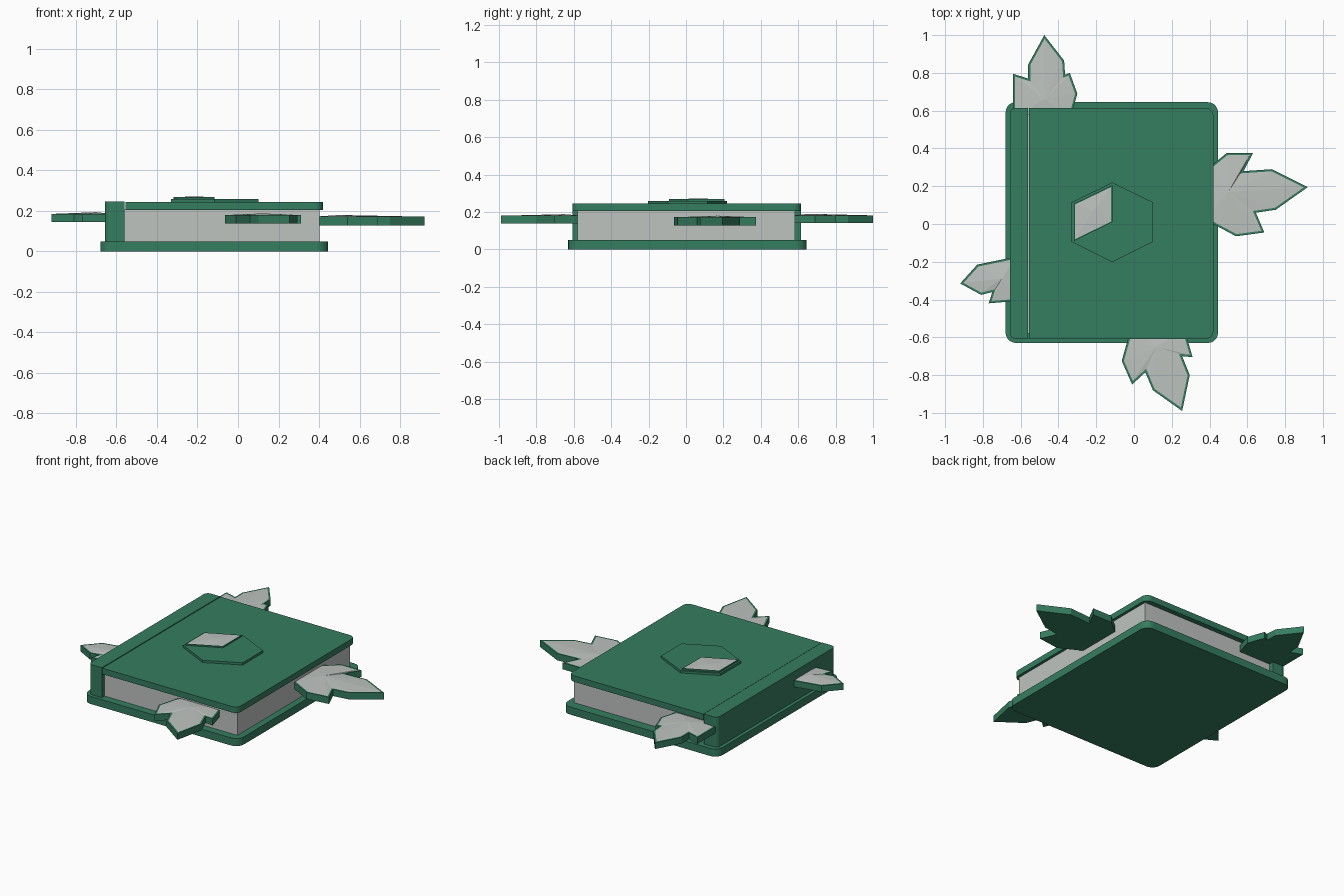
import bpy, bmesh, math
from mathutils import Vector

if "Cube" in bpy.data.objects:
    bpy.data.objects.remove(bpy.data.objects["Cube"])


def material(name, color):
    m = bpy.data.materials.new(name)
    m.diffuse_color = (*color, 1)
    m.use_nodes = True
    m.node_tree.nodes["Principled BSDF"].inputs["Base Color"].default_value = m.diffuse_color
    return m


GREEN = material("leaf green", (0.036, 0.205, 0.118))
GREY = material("pale grey", (0.52, 0.55, 0.53))


def finish(name, bm, mats):
    bmesh.ops.recalc_face_normals(bm, faces=bm.faces)
    me = bpy.data.meshes.new(name)
    bm.to_mesh(me)
    bm.free()
    for m in mats:
        me.materials.append(m)
    ob = bpy.data.objects.new(name, me)
    bpy.context.collection.objects.link(ob)
    return ob


def prism(outline, z0, z1):
    """Extrude a flat outline; returns the bmesh and its top face."""
    bm = bmesh.new()
    base = bm.faces.new([bm.verts.new((x, y, z0)) for x, y in outline])
    ext = bmesh.ops.extrude_face_region(bm, geom=[base], use_keep_orig=True)
    for v in ext["geom"]:
        if isinstance(v, bmesh.types.BMVert):
            v.co.z = z1
    bmesh.ops.recalc_face_normals(bm, faces=bm.faces)
    top = max(bm.faces, key=lambda f: f.calc_center_median().z)
    return bm, top


def rounded(x0, x1, y0, y1, r_left, r_right, steps=5):
    """Rectangle outline with separate corner radii on the left and right."""
    pts = []
    for cx, cy, r, a in ((x1, y1, r_right, 0), (x0, y1, r_left, 90),
                         (x0, y0, r_left, 180), (x1, y0, r_right, 270)):
        if r == 0:
            pts.append((cx, cy))
            continue
        ox = cx - r if cx == x1 else cx + r
        oy = cy - r if cy == y1 else cy + r
        for i in range(steps + 1):
            t = math.radians(a + 90 * i / steps)
            pts.append((ox + r * math.cos(t), oy + r * math.sin(t)))
    return pts


def slab(name, outline, z0, z1, mat):
    finish(name, prism(outline, z0, z1)[0], [mat])


def inlaid(name, outline, z0, z1, rim, hub, rise):
    """Green slab with an inset grey top, creased up to a hub point."""
    bm, top = prism(outline, z0, z1)
    bmesh.ops.inset_individual(bm, faces=[top], thickness=rim, use_even_offset=True)
    poked = bmesh.ops.poke(bm, faces=[top])
    poked["verts"][0].co = Vector((hub[0], hub[1], z1 + rise))
    for f in poked["faces"]:
        f.material_index = 1
    finish(name, bm, [GREEN, GREY])


# Book body
slab("back_cover", rounded(-0.68, 0.445, -0.63, 0.645, 0.055, 0.055), 0, 0.05, GREEN)
slab("pages", rounded(-0.57, 0.402, -0.58, 0.582, 0, 0), 0.05, 0.206, GREY)
slab("spine", rounded(-0.657, -0.56, -0.608, 0.615, 0.03, 0), 0.05, 0.246, GREEN)
slab("front_cover", rounded(-0.556, 0.42, -0.608, 0.615, 0, 0.04), 0.205, 0.244, GREEN)

# Six-sided emblem with a pale half-facet on the cover
hexagon = [(-0.115, 0.22), (-0.33, 0.115), (-0.33, -0.095),
           (-0.115, -0.202), (0.1, -0.095), (0.1, 0.115)]
slab("emblem_base", hexagon, 0.242, 0.259, GREEN)
inlaid("emblem_facet",
       [(-0.115, 0.205), (-0.318, 0.107), (-0.318, -0.09), (-0.115, 0.01)],
       0.257, 0.268, 0.006, (-0.215, 0.07), 0.004)

# Leaf bookmarks: outline, bottom height, top height, crease hub
LEAVES = {
    "right_leaf": ([(0.37, 0.27), (0.41, 0.31), (0.49, 0.375), (0.63, 0.375),
                    (0.58, 0.28), (0.73, 0.29), (0.92, 0.195), (0.75, 0.075),
                    (0.645, 0.06), (0.69, -0.045), (0.54, -0.065), (0.41, 0.005),
                    (0.37, 0.03)], 0.128, 0.172, (0.5, 0.17)),
    "back_leaf": ([(-0.62, 0.56), (-0.64, 0.6), (-0.64, 0.795), (-0.56, 0.77),
                   (-0.56, 0.845), (-0.475, 1.0), (-0.37, 0.865), (-0.365, 0.79),
                   (-0.34, 0.80), (-0.30, 0.69), (-0.325, 0.6), (-0.34, 0.56)],
                  0.14, 0.182, (-0.475, 0.66)),
    "front_leaf": ([(0.0, -0.55), (-0.03, -0.6), (-0.065, -0.725), (-0.01, -0.85),
                    (0.06, -0.785), (0.10, -0.88), (0.255, -0.99), (0.295, -0.80),
                    (0.255, -0.70), (0.31, -0.705), (0.28, -0.6), (0.26, -0.55)],
                   0.138, 0.18, (0.12, -0.65)),
    "left_leaf": ([(-0.62, -0.17), (-0.66, -0.18), (-0.83, -0.215), (-0.92, -0.315),
                   (-0.81, -0.375), (-0.75, -0.36), (-0.77, -0.42), (-0.65, -0.41),
                   (-0.62, -0.40)], 0.145, 0.186, (-0.70, -0.29)),
}
for name, (outline, z0, z1, hub) in LEAVES.items():
    inlaid(name, outline, z0, z1, 0.011, hub, 0.008)
